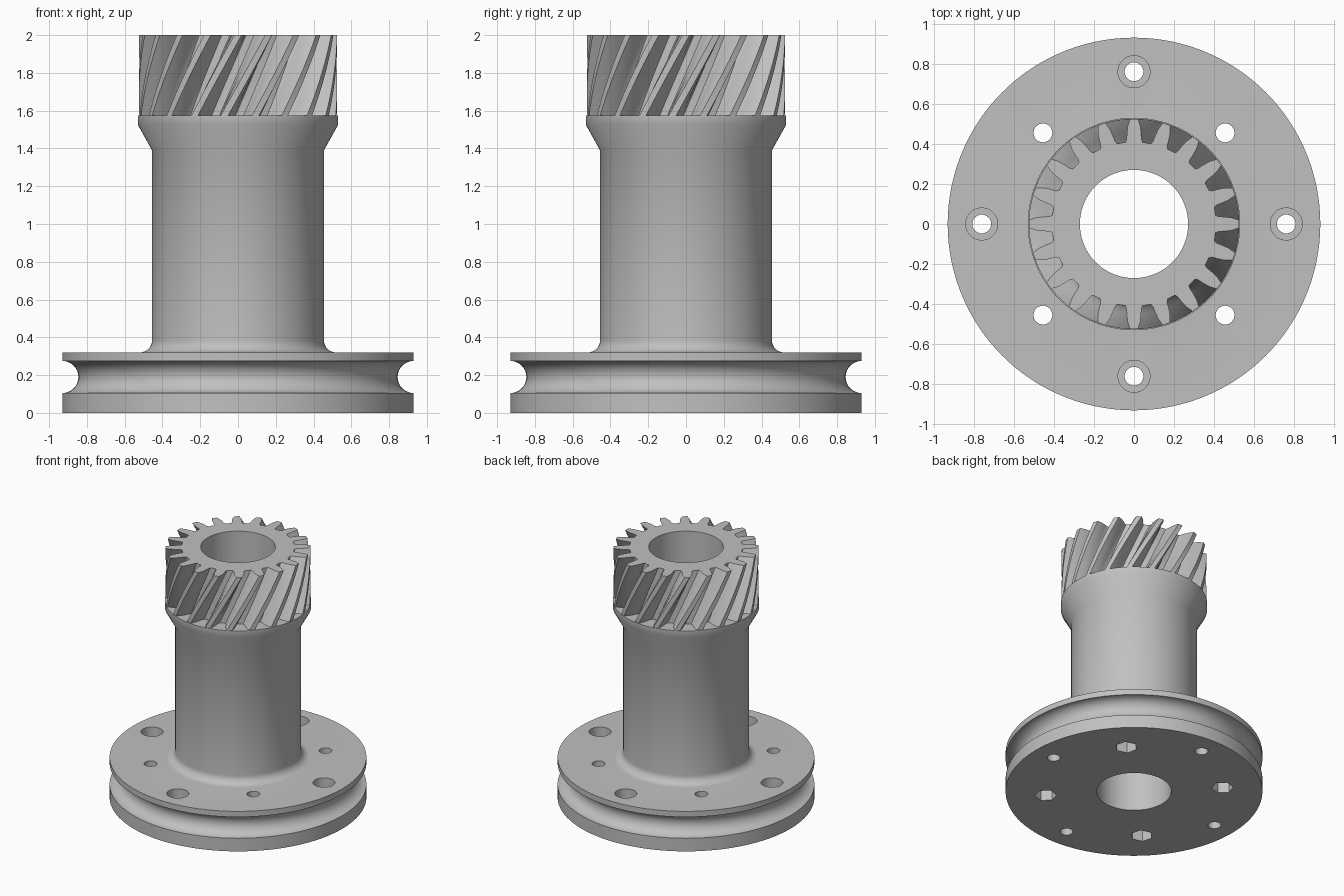
import bpy
import bmesh
from math import sin, cos, pi, radians
from mathutils import Matrix

cube = bpy.data.objects.get("Cube")
if cube:
    bpy.data.objects.remove(cube, do_unlink=True)

GREY = (0.53, 0.53, 0.53, 1.0)
BORE, TOP, SHOULDER = 0.27, 2.0, 1.575

metal = bpy.data.materials.new("grey metal")
metal.use_nodes = True
metal.diffuse_color = GREY
metal.node_tree.nodes["Principled BSDF"].inputs["Base Color"].default_value = GREY


def loft(bm, rings, closed, matrix=Matrix()):
    """Skin equal-length rings; join the last to the first, or cap both ends."""
    rows = [[bm.verts.new(matrix @ Matrix.Translation(p).translation) for p in ring]
            for ring in rings]
    pairs = list(zip(rows, rows[1:])) + ([(rows[-1], rows[0])] if closed else [])
    for a, b in pairs:
        for i in range(len(a)):
            j = (i + 1) % len(a)
            bm.faces.new((a[i], a[j], b[j], b[i]))
    if not closed:
        bm.faces.new(rows[0])
        bm.faces.new(rows[-1])


def circle(r, z, n):
    return [(r * cos(2 * pi * i / n), r * sin(2 * pi * i / n), z) for i in range(n)]


def finish(bm, name):
    bmesh.ops.recalc_face_normals(bm, faces=bm.faces)
    mesh = bpy.data.meshes.new(name)
    bm.to_mesh(mesh)
    bm.free()
    mesh.materials.append(metal)
    obj = bpy.data.objects.new(name, mesh)
    bpy.context.collection.objects.link(obj)
    return obj


def activate(obj):
    bpy.ops.object.select_all(action='DESELECT')
    obj.select_set(True)
    bpy.context.view_layer.objects.active = obj


def smooth(obj):
    activate(obj)
    bpy.ops.object.shade_smooth_by_angle(angle=radians(30))


def cut_four(body, name, profile, sides, distance, start):
    """Cut the same stepped hole four times around the axis."""
    bm = bmesh.new()
    for k in range(4):
        place = (Matrix.Rotation(start + k * pi / 2, 4, 'Z')
                 @ Matrix.Translation((distance, 0, 0)))
        loft(bm, [circle(r, z, sides) for r, z in profile], False, place)
    cutter = finish(bm, name)
    cutter.hide_render = True
    mod = body.modifiers.new(name, 'BOOLEAN')
    mod.operation = 'DIFFERENCE'
    mod.solver = 'EXACT'
    mod.object = cutter
    activate(body)
    bpy.ops.object.modifier_apply(modifier=mod.name)
    bpy.data.objects.remove(cutter, do_unlink=True)


# Flanged body: grooved disc, filleted column and flared shoulder
RIM, COLUMN, GROOVE, FILLET = 0.93, 0.455, 0.085, 0.065
groove = [(RIM - GROOVE * sin(pi * i / 16), 0.19 - GROOVE * cos(pi * i / 16))
          for i in range(17)]
fillet = [(COLUMN + FILLET * (1 - sin(pi * i / 16)), 0.32 + FILLET * (1 - cos(pi * i / 16)))
          for i in range(9)]
outline = ([(BORE, 0), (RIM, 0)] + groove + [(RIM, 0.32)] + fillet
           + [(COLUMN, 1.39), (0.53, 1.525), (0.53, SHOULDER), (BORE, SHOULDER)])
bm = bmesh.new()
loft(bm, [circle(r, z, 120) for r, z in outline], True)
body = finish(bm, "flanged_body")

# Counterbored bolt holes, plain holes and hexagonal nut pockets
cut_four(body, "bolt_holes", [(0.047, -0.1), (0.047, 0.16), (0.08, 0.16), (0.08, 0.5)],
         32, 0.76, 0)
cut_four(body, "plain_holes", [(0.047, -0.1), (0.047, 0.5)], 32, 0.643, pi / 4)
cut_four(body, "nut_pockets", [(0.08, -0.1), (0.08, 0.12)], 6, 0.643, pi / 4)
smooth(body)

# Helical gear: one tooth flank, mirrored and repeated, twisted up the height
TEETH, TWIST, LAYERS = 20, 0.45, 16
flank = [(0.41, 0.105), (0.425, 0.086), (0.45, 0.08), (0.49, 0.064), (0.525, 0.036)]
tooth = [(r, -a) for r, a in flank] + [(r, a) for r, a in reversed(flank)]
polar = [(r, a + 2 * pi * k / TEETH) for k in range(TEETH) for r, a in tooth]


def gear_ring(z, turn, radius=None):
    return [((radius or r) * cos(a + turn), (radius or r) * sin(a + turn), z)
            for r, a in polar]


rings = [gear_ring(SHOULDER, 0, BORE)]
for i in range(LAYERS + 1):
    t = i / LAYERS
    rings.append(gear_ring(SHOULDER + (TOP - SHOULDER) * t, TWIST * (t - 1)))
rings.append(gear_ring(TOP, 0, BORE))
bm = bmesh.new()
loft(bm, rings, True)
smooth(finish(bm, "helical_gear"))
